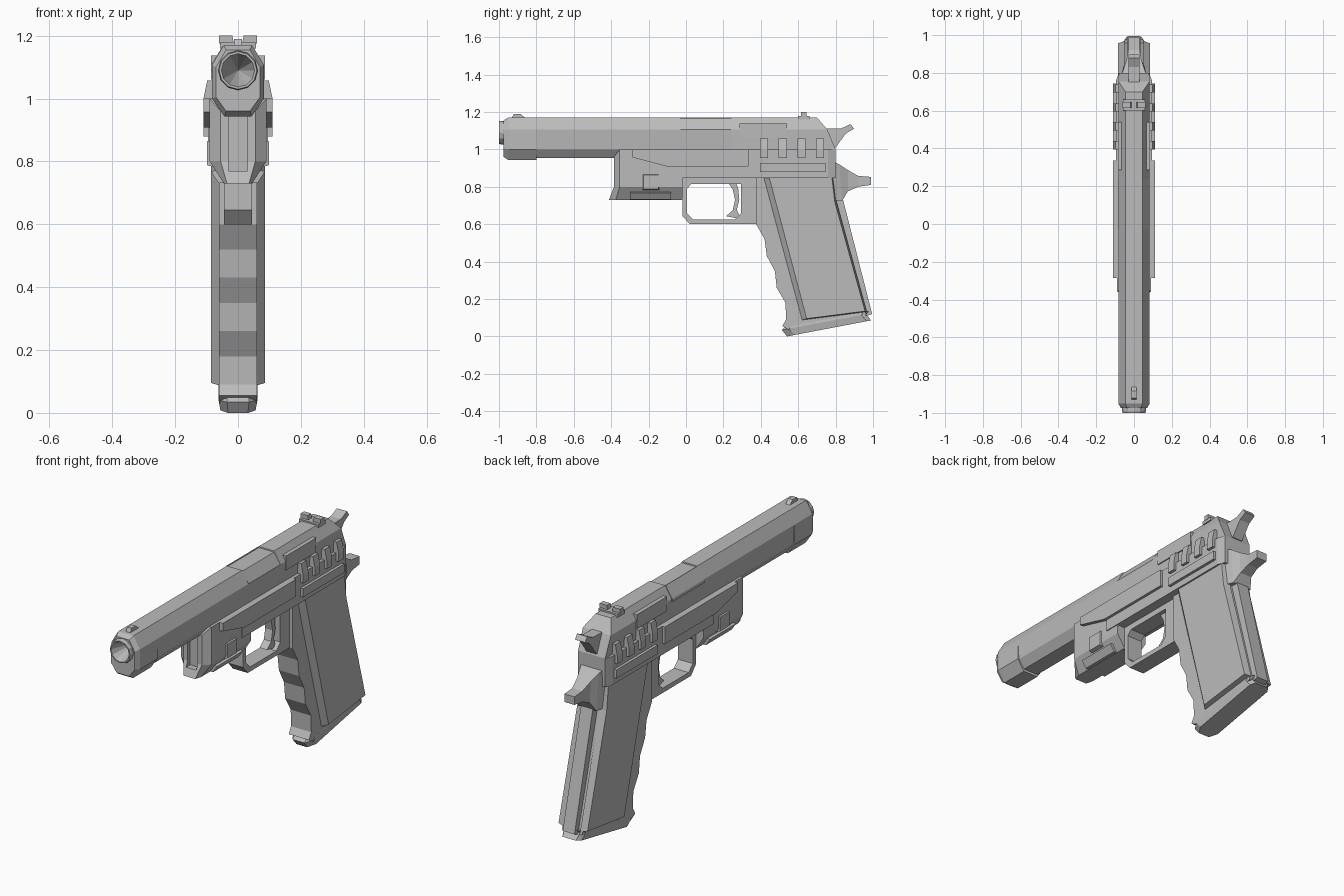
import bpy, bmesh, math

cube = bpy.data.objects.get("Cube")
if cube:
    bpy.data.objects.remove(cube, do_unlink=True)

GREY = (0.5, 0.5, 0.5, 1.0)
metal = bpy.data.materials.new("grey metal")
metal.use_nodes = True
metal.diffuse_color = GREY
bsdf = metal.node_tree.nodes["Principled BSDF"]
bsdf.inputs["Base Color"].default_value = GREY
bsdf.inputs["Roughness"].default_value = 0.7


def loft(name, rings, strip_caps=False, mirror=False):
    """Skin a list of equal-length point rings and cap both ends."""
    bm = bmesh.new()
    vs = [[bm.verts.new(p) for p in r] for r in rings]
    n = len(rings[0])
    for a, b in zip(vs, vs[1:]):
        for i in range(n):
            j = (i + 1) % n
            bm.faces.new((a[i], a[j], b[j], b[i]))
    for cap in (vs[0], vs[-1]):
        if strip_caps:
            for i in range(n // 2 - 1):
                bm.faces.new((cap[i], cap[i + 1], cap[n - 2 - i], cap[n - 1 - i]))
        else:
            bm.faces.new(cap)
    bmesh.ops.recalc_face_normals(bm, faces=bm.faces)
    mesh = bpy.data.meshes.new(name)
    bm.to_mesh(mesh)
    bm.free()
    mesh.materials.append(metal)
    ob = bpy.data.objects.new(name, mesh)
    bpy.context.collection.objects.link(ob)
    if mirror:
        ob.modifiers.new("mirror", 'MIRROR')
    return ob


def side_prism(name, profile, half):
    """Side outline (y, z) extruded across the full width."""
    return loft(name, [[(x, y, z) for y, z in profile] for x in (-half, half)])


def side_plate(name, inner, outer, x0, x1):
    """Pair of side plates whose outer outline may be smaller than the inner."""
    return loft(name, [[(x0, y, z) for y, z in inner],
                       [(x1, y, z) for y, z in outer]], mirror=True)


def long_prism(name, profile, y0, y1, mirror=True):
    """Front outline (x, z) extruded along the length."""
    return loft(name, [[(x, y, z) for x, z in profile] for y in (y0, y1)], mirror=mirror)


def rect(a0, a1, b0, b1):
    return [(a0, b0), (a1, b0), (a1, b1), (a0, b1)]


def sym(points):
    """Close a half ring by mirroring it across x."""
    return points + [(-x, y, z) for x, y, z in reversed(points)]


def circle(y, r, n=12, z=1.09):
    return [(r * math.cos(math.tau * i / n), y, z + r * math.sin(math.tau * i / n))
            for i in range(n)]


def cut(ob, cutter):
    cutter.hide_render = True
    cutter.hide_viewport = True
    m = ob.modifiers.new("cut", 'BOOLEAN')
    m.operation = 'DIFFERENCE'
    m.object = cutter


# Slide: octagonal bar with a front collar, port dip and sloped rear
def slide_ring(y, low=0.955, lowx=0.076, top=1.17):
    return sym([(0.043, y, low), (lowx, y, 1.0), (0.083, y, 1.107), (0.045, y, top)])


slide = loft("slide", [
    sym([(0.038, -0.975, 0.96), (0.07, -0.975, 1.005),
         (0.07, -0.975, 1.10), (0.038, -0.975, 1.155)]),
    slide_ring(-0.95, 0.943, 0.083), slide_ring(-0.80, 0.943, 0.083),
    slide_ring(-0.799), slide_ring(-0.03), slide_ring(-0.029, top=1.164),
    slide_ring(0.24, top=1.164), slide_ring(0.241),
    sym([(0.043, 0.80, 0.955), (0.08, 0.80, 1.0),
         (0.083, 0.755, 1.107), (0.045, 0.70, 1.17)])], strip_caps=True)
cut(slide, loft("bore_cutter", [circle(-1.1, 0.058), circle(-0.845, 0.058)]))

# Barrel muzzle with a conical bore
loft("barrel", [circle(-0.84, 0.063), circle(-0.99, 0.063), circle(-1.0, 0.060),
                circle(-1.0, 0.053), circle(-0.855, 0.001)])

# Slide details
long_prism("ejection_port", [(-0.047, 1.17), (-0.086, 1.107), (-0.086, 1.09),
                             (-0.05, 1.09)], -0.035, 0.24, mirror=False)
long_prism("slide_plate", rect(0.04, 0.086, 1.06, 1.137), 0.285, 0.54)
for i in range(4):
    y = 0.395 + 0.1 * i
    long_prism(f"grip_rib_{i + 1}", [(0.07, 0.955), (0.11, 0.955), (0.11, 1.0),
                                     (0.098, 1.057), (0.07, 1.057)], y, y + 0.044)

# Sights
side_prism("front_sight", [(-0.935, 1.16), (-0.92, 1.19), (-0.885, 1.19), (-0.85, 1.16)], 0.013)
side_prism("rear_sight_base", [(0.60, 1.16), (0.60, 1.178), (0.66, 1.178), (0.66, 1.16)], 0.058)
long_prism("rear_sight_post", [(0.013, 1.175), (0.06, 1.175), (0.06, 1.2), (0.018, 1.2)],
           0.615, 0.645)

# Frame and its raised side panels
loft("frame", [
    sym([(0.095, y, 0.847), (0.095, y, 1.0)]) for y in (-0.10, 0.76)] + [
    sym([(0.08, 0.80, 0.847), (0.08, 0.80, 1.0)])])
panel = [(-0.285, 1.0), (0.335, 1.0), (0.335, 0.908), (-0.10, 0.908), (-0.285, 0.957)]
side_plate("side_panel", panel, panel, 0.06, 0.11)
bar = rect(0.395, 0.745, 0.88, 0.926)
side_plate("side_bar", bar, bar, 0.08, 0.11)

# Dust cover under the barrel with a front slot
dust_cover = loft("dust_cover", [
    sym([(0.035, -0.412, 0.73), (0.055, -0.385, 0.80), (0.055, -0.385, 0.96)]),
    sym([(0.045, -0.375, 0.73), (0.09, -0.355, 0.80), (0.09, -0.355, 1.0)]),
    sym([(0.045, -0.02, 0.73), (0.09, -0.02, 0.80), (0.09, -0.02, 1.0)])], strip_caps=True)
cut(dust_cover, side_prism("slot_cutter", rect(-0.45, -0.362, 0.77, 1.05), 0.03))
long_prism("lower_rail", [(0.04, 0.731), (0.062, 0.731), (0.086, 0.768), (0.06, 0.775)],
           -0.30, -0.08)
button = rect(-0.235, -0.14, 0.78, 0.872)
button_face = rect(-0.227, -0.148, 0.788, 0.864)
side_plate("side_button", button, button_face, 0.07, 0.098)

# Trigger guard: closed loop between outer and inner outlines
outer = [(-0.02, 0.86), (-0.02, 0.645), (0.02, 0.60), (0.38, 0.60), (0.38, 0.86)]
guard = side_prism("trigger_guard", outer, 0.044)
hole = [(0.005, 0.79), (0.03, 0.816), (0.295, 0.816), (0.295, 0.66), (0.262, 0.625),
        (0.04, 0.625), (0.005, 0.66)]
cut(guard, side_prism("guard_cutter", hole, 0.2))
side_prism("trigger", [(0.22, 0.83), (0.25, 0.785), (0.262, 0.73), (0.25, 0.675),
                       (0.215, 0.643), (0.29, 0.628), (0.272, 0.68), (0.285, 0.73),
                       (0.28, 0.785), (0.265, 0.83)], 0.022)

# Grip core with finger grooves
side_prism("grip_core", [
    (0.375, 0.86), (0.375, 0.60), (0.42, 0.52), (0.432, 0.43), (0.475, 0.35), (0.485, 0.26),
    (0.532, 0.18), (0.535, 0.09), (0.515, 0.055), (0.56, 0.03), (0.965, 0.11),
    (0.80, 0.72), (0.80, 0.86)], 0.06)
side_plate("grip_panel",
           [(0.405, 0.85), (0.612, 0.085), (0.967, 0.13), (0.805, 0.72), (0.79, 0.85)],
           [(0.445, 0.85), (0.645, 0.095), (0.957, 0.135), (0.795, 0.72), (0.78, 0.85)],
           0.05, 0.086)
side_prism("backstrap", [(0.77, 0.80), (0.84, 0.73), (0.995, 0.12), (0.94, 0.10)], 0.035)

# Tilted base plate with clipped corners
plan = [(0.035, 0.535), (0.062, 0.575), (0.062, 0.96), (0.045, 0.985)]
loft("grip_base", [
    sym([(x * s, y + dy, 0.19 * (y - 0.54) + h) for x, y in plan])
    for s, dy, h in ((0.9, 0.005, 0.001), (1.0, -0.022, 0.035), (0.97, -0.008, 0.05))],
    strip_caps=True)

# Beavertail, tapering to the rear
loft("beavertail", [
    sym([(0.07, 0.78, 0.73), (0.07, 0.78, 0.94)]),
    sym([(0.055, 0.835, 0.725), (0.055, 0.82, 0.92)]),
    sym([(0.035, 0.865, 0.775), (0.04, 0.865, 0.89)]),
    sym([(0.03, 0.92, 0.80), (0.03, 0.92, 0.858)]),
    sym([(0.03, 0.988, 0.81), (0.03, 0.988, 0.853)])])

# Hammer
side_prism("hammer", [(0.74, 1.11), (0.83, 1.112), (0.88, 1.135), (0.898, 1.11),
                      (0.855, 1.085), (0.80, 1.01), (0.74, 1.01)], 0.03)
